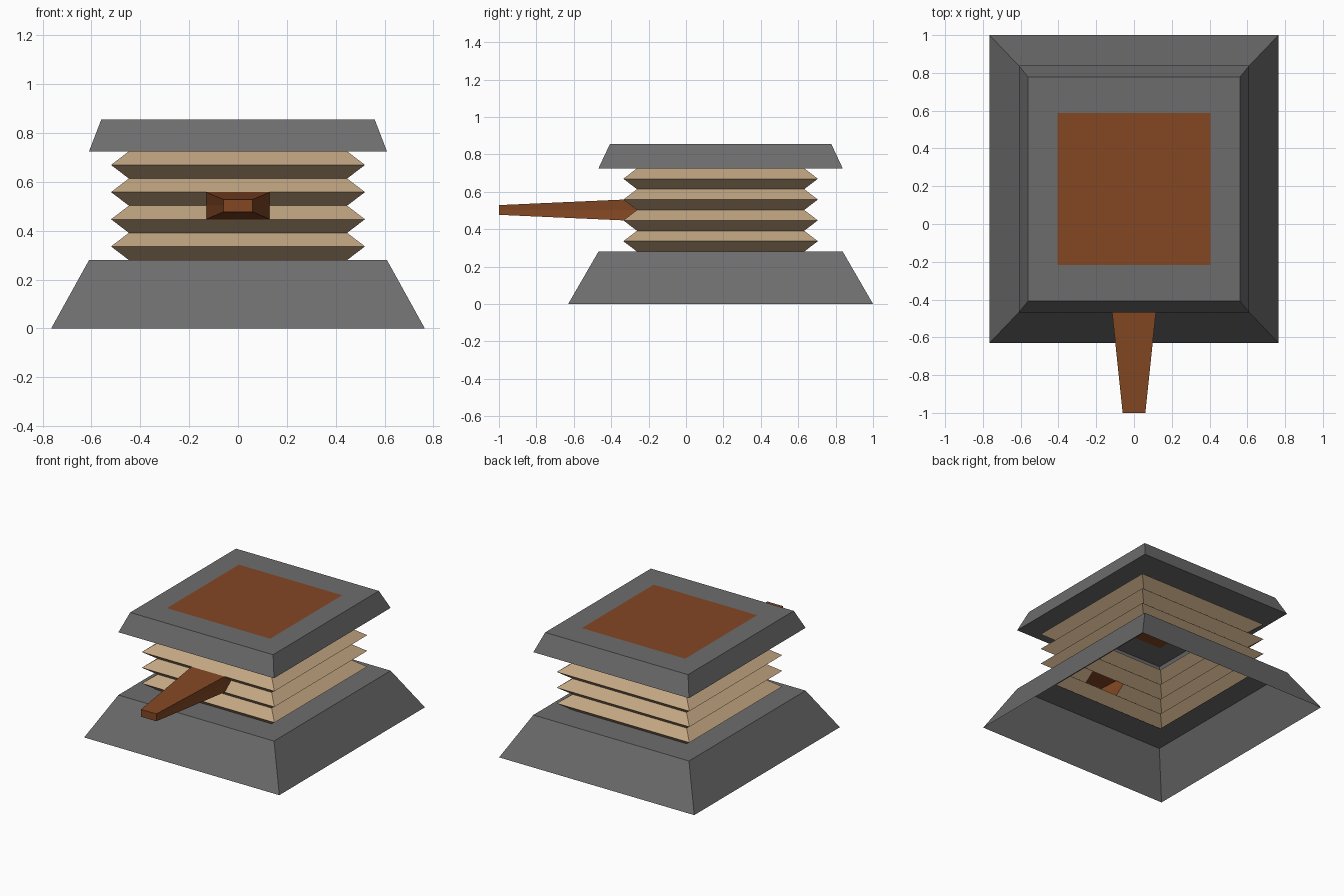
import bpy

if "Cube" in bpy.data.objects:
    bpy.data.objects.remove(bpy.data.objects["Cube"], do_unlink=True)

CY = 0.185            # body centre, set back to leave room for the handle
VALLEY, PEAK = 0.447, 0.52
FOLDS = 4
Z0, Z1 = 0.28, 0.725  # bellows bottom and top
HANDLE_X = 0.13
STEP = (Z1 - Z0) / (2 * FOLDS)


def material(name, rgb):
    mat = bpy.data.materials.new(name)
    mat.use_nodes = True
    mat.diffuse_color = (*rgb, 1)
    mat.node_tree.nodes["Principled BSDF"].inputs["Base Color"].default_value = (*rgb, 1)
    return mat


grey = material("grey", (0.152, 0.152, 0.152))
tan = material("tan", (0.54, 0.38, 0.225))
brown = material("brown", (0.227, 0.063, 0.017))


def rectangle(hx, hy, z):
    return [(-hx, CY - hy, z), (hx, CY - hy, z), (hx, CY + hy, z), (-hx, CY + hy, z)]


def loft(name, rings, mats, cap=False, skip=lambda level, side: False):
    """Join successive closed rings with quads, optionally capping the last."""
    n = len(rings[0])
    verts = [p for ring in rings for p in ring]
    faces = []
    for level in range(len(rings) - 1):
        a, b = level * n, (level + 1) * n
        for i in range(n):
            j = (i + 1) % n
            if not skip(level, i):
                faces.append((a + i, a + j, b + j, b + i))
    if cap:
        faces.append(tuple(range(len(verts) - n, len(verts))))
    mesh = bpy.data.meshes.new(name)
    mesh.from_pydata(verts, [], faces)
    for mat in mats:
        mesh.materials.append(mat)
    mesh.update()
    obj = bpy.data.objects.new(name, mesh)
    bpy.context.collection.objects.link(obj)
    return obj


# Hollow base, open below, with a hole in its top under the bellows
loft("base", [rectangle(0.765, 0.815, 0), rectangle(0.61, 0.653, Z0),
              rectangle(VALLEY, VALLEY, Z0)], [grey])

# Hollow lid whose top is filled by a flush brown panel
lid = loft("lid", [rectangle(VALLEY, VALLEY, Z1), rectangle(0.61, 0.653, Z1),
                   rectangle(0.56, 0.592, 0.855), rectangle(0.405, 0.403, 0.855)],
           [grey, brown], cap=True)
lid.data.polygons[-1].material_index = 1

# Pleated bellows with an opening in front for the handle
pleats = []
for k in range(2 * FOLDS + 1):
    h = PEAK if k % 2 else VALLEY
    z = Z0 + k * STEP
    ring = rectangle(h, h, z)
    ring[1:1] = [(-HANDLE_X, CY - h, z), (HANDLE_X, CY - h, z)]
    pleats.append(ring)
opening = (FOLDS - 1, FOLDS)
loft("bellows", pleats, [tan], skip=lambda level, side: side == 1 and level in opening)

# Tapered handle, its open root following the pleat around the opening
mid = Z0 + FOLDS * STEP


def handle_ring(hx, hz, y_edge, y_mid):
    return [(-hx, y_edge, mid - hz), (-hx, y_mid, mid), (-hx, y_edge, mid + hz),
            (hx, y_edge, mid + hz), (hx, y_mid, mid), (hx, y_edge, mid - hz)]


loft("handle", [handle_ring(HANDLE_X, STEP, CY - PEAK, CY - VALLEY),
                handle_ring(0.06, 0.026, -1, -1)], [brown], cap=True)
